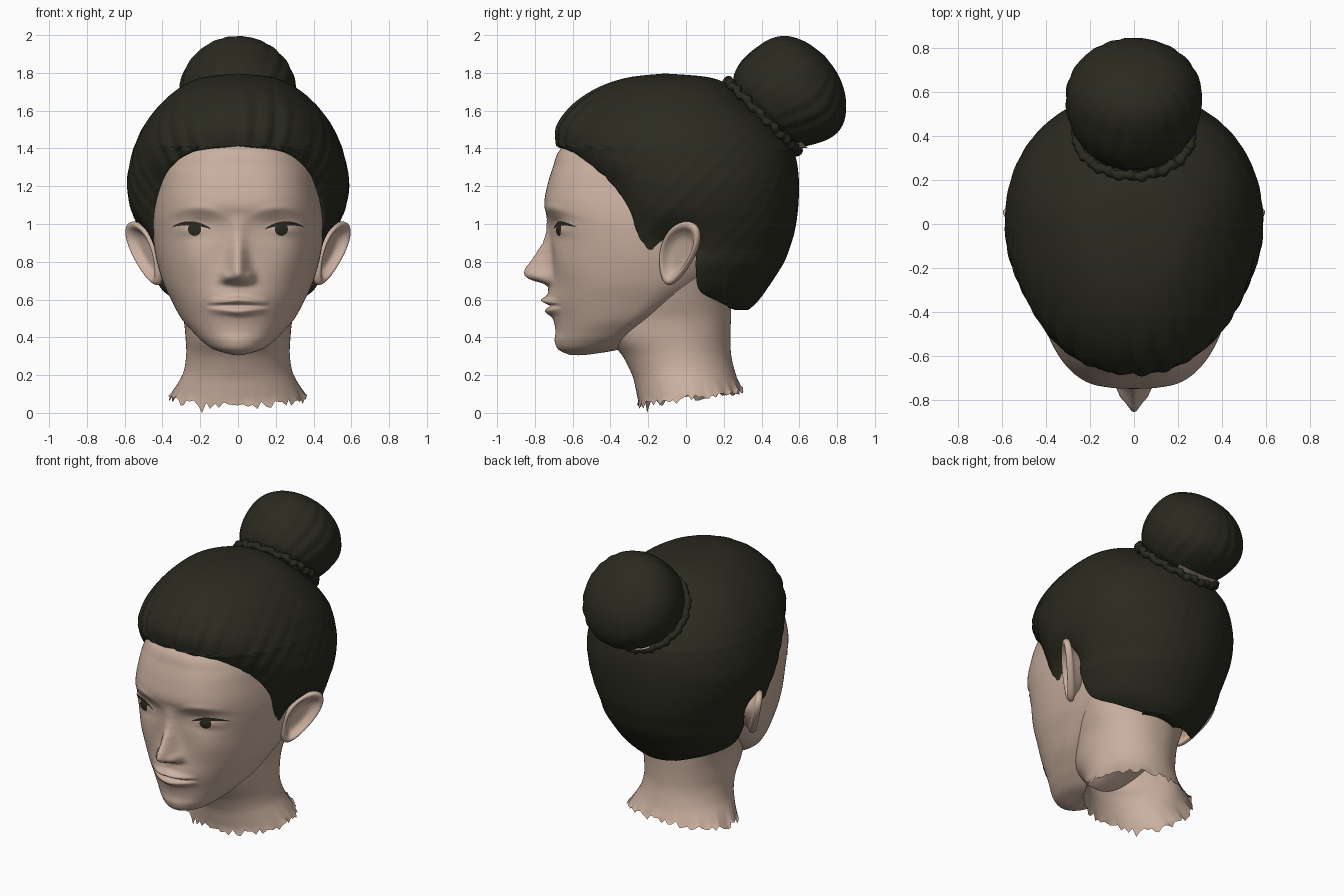
import bpy, bmesh, random
from math import sin, cos, pi, exp, atan2
from mathutils import Vector

random.seed(4)
cube = bpy.data.objects.get("Cube")
if cube:
    bpy.data.objects.remove(cube, do_unlink=True)


def material(name, rgb):
    mat = bpy.data.materials.new(name)
    mat.use_nodes = True
    color = (*rgb, 1)
    mat.diffuse_color = color
    shader = mat.node_tree.nodes["Principled BSDF"]
    shader.inputs["Base Color"].default_value = color
    shader.inputs["Roughness"].default_value = 0.8
    return mat


skin = material("skin", (0.59, 0.435, 0.35))
dark = material("dark_hair", (0.023, 0.023, 0.014))


def loft(name, rings, mat, closed=True):
    """Join rows of points with quads, merging collapsed points."""
    bm = bmesh.new()
    rows = [[bm.verts.new(p) for p in ring] for ring in rings]
    count = len(rows[0])
    for low, high in zip(rows, rows[1:]):
        for i in range(count if closed else count - 1):
            j = (i + 1) % count
            bm.faces.new((low[i], low[j], high[j], high[i]))
    bmesh.ops.remove_doubles(bm, verts=bm.verts, dist=0.00002)
    bmesh.ops.recalc_face_normals(bm, faces=bm.faces)
    mesh = bpy.data.meshes.new(name)
    bm.to_mesh(mesh)
    bm.free()
    mesh.materials.append(mat)
    mesh.shade_smooth()
    obj = bpy.data.objects.new(name, mesh)
    bpy.context.collection.objects.link(obj)


def spline(a, b, c, d, t):
    return b + t / 2 * (c - a + t * (2*a - 5*b + 4*c - d + t * (3*(b - c) + d - a)))


def dense(rows, steps):
    """Smoothly fill in rows between the given ones."""
    out, last = [], len(rows) - 1
    for i in range(last):
        near = rows[max(i - 1, 0)], rows[i], rows[i + 1], rows[min(i + 2, last)]
        for k in range(steps):
            out.append([spline(*column, k / steps) for column in zip(*near)])
    return out + [list(rows[-1])]


def section(row, a):
    """Point on a rounded cross-section; angle zero is the back."""
    z, front, back, mid, width, power = row[:6]
    s, c = sin(a), cos(a)
    r = (abs(s)**power + abs(c)**power) ** (-1 / power)
    return Vector((width * s * r, mid + (back - mid if c > 0 else mid - front) * c * r, z))


def bell(d, size):
    return exp(-(d / size) ** 2)


def circle(count):
    return [2 * pi * i / count for i in range(count)]


# Head: height, front, back, widest depth, half width, squareness
head_rows = dense([
    (.308, -.62, -.52, -.57, .03, 2), (.335, -.675, -.36, -.52, .125, 2),
    (.38, -.695, -.28, -.45, .19, 2), (.43, -.69, -.22, -.38, .24, 2.1),
    (.5, -.695, -.12, -.3, .3, 2.1), (.6, -.71, .05, -.23, .355, 2.2),
    (.7, -.71, .2, -.18, .4, 2.3), (.85, -.71, .35, -.1, .44, 2.5),
    (1, -.725, .4, -.05, .455, 2.7), (1.1, -.75, .4, 0, .45, 2.8),
    (1.2, -.735, .4, 0, .435, 2.8), (1.3, -.705, .4, 0, .42, 2.7),
    (1.4, -.66, .4, 0, .38, 2.5), (1.5, -.5, .3, 0, .3, 2)], 13)

# Nose: height, projection, half width
nose_rows = dense([
    (.63, 0, .05), (.67, .015, .06), (.69, .06, .065), (.715, .13, .058),
    (.75, .147, .054), (.8, .115, .048), (.85, .08, .044), (.9, .045, .042),
    (.96, .022, .042), (1.06, 0, .05)], 6)


def nearest(rows, z):
    return min(rows, key=lambda row: abs(row[0] - z))


def relief(x, z, nose):
    """How far the facial features stand out of the plain head."""
    x = abs(x)
    lip = max(0, 1 - (x / .165)**2)
    out = nose[1] * bell(x, nose[2])
    out += .038 * bell(x - .062, .026) * bell(z - .722, .028)    # nostril wings
    out += .03 * bell(x, .14) * bell(z - .58, .08)               # mouth mound
    out += .03 * lip * bell(z - .598 + .1 * x, .017)             # upper lip
    out += .024 * lip * bell(z - .534 - .1 * x, .019)            # lower lip
    out -= .02 * lip ** .5 * bell(z - .567, .008)                # mouth line
    out -= .03 * bell(x - .2, .1) * bell(z - .98, .06)           # eye socket
    out += .022 * bell(x - .235, .085) * bell(z - .968, .032)    # eyeball
    out += .007 * bell(x - .22, .13) * bell(z - 1.085 + 2 * (x - .22)**2, .022)  # brow ridge
    out += .014 * bell(x - .26, .1) * bell(z - .8, .1)           # cheek
    return out


head_rings = [[Vector((0, -.57, .305))] * 200]
for row in head_rows:
    nose = nearest(nose_rows, row[0])
    ring = [section(row, a) for a in circle(200)]
    for p in ring:
        if p.y < row[3]:
            p.y -= relief(p.x, p.z, nose)
    head_rings.append(ring)
loft("head", head_rings, skin)


def on_face(x, z, lift=.006):
    _, front, _, mid, width, power = nearest(head_rows, z)
    y = mid - (mid - front) * (1 - (abs(x) / width)**power) ** (1 / power)
    return Vector((x, y - relief(x, z, nearest(nose_rows, z)) - lift, z))


# Neck with a ragged, open lower edge
neck_rows = dense([
    (.1, -.25, .3, .04, .36, 2), (.2, -.285, .265, 0, .295, 2),
    (.3, -.335, .24, -.03, .275, 2), (.4, -.41, .235, -.05, .278, 2.1),
    (.5, -.4, .238, -.06, .29, 2.2), (.6, -.36, .24, -.06, .325, 2.2),
    (.75, -.3, .24, -.03, .375, 2.2)], 6)
neck_rings = [[section(row, a) for a in circle(90)] for row in neck_rows]
for p in neck_rings[0]:
    p.z = .085 + .15 * p.y - random.uniform(-.01, .03)
    p.xy *= random.uniform(.99, 1.04)
for i, ring in enumerate(neck_rings[1:5], 1):
    for p, low in zip(ring, neck_rings[0]):
        p.z += (low.z - .1) * (1 - i / 5)
tip = min(neck_rings[0], key=lambda p: (p - Vector((-.2, -.2, p.z))).length)
tip.z = 0
loft("neck", neck_rings, skin)

# Hair: section columns as for the head, then depth of the hairline
hair_rows = dense([
    (.545, -.3, .33, 0, .23, 2.1, .26), (.585, -.35, .375, 0, .32, 2.1, .18),
    (.65, -.4, .425, 0, .405, 2.1, .07), (.78, -.43, .51, 0, .48, 2.1, .05),
    (.84, -.45, .538, 0, .497, 2.1, .03), (.87, -.46, .548, 0, .503, 2.1, -.21),
    (.96, -.455, .575, 0, .53, 2.15, -.26), (1.08, -.47, .593, 0, .57, 2.15, -.3),
    (1.21, -.52, .598, 0, .588, 2.15, -.39), (1.31, -.61, .59, 0, .575, 2.15, -.5),
    (1.38, -.66, .572, 0, .558, 2.15, -.6), (1.42, -.682, .553, 0, .545, 2.15, -.7),
    (1.52, -.68, .473, 0, .498, 2.15, -.8), (1.63, -.6, .355, -.02, .415, 2.15, -.9),
    (1.72, -.47, .248, -.05, .31, 2.1, -.9), (1.775, -.31, .13, -.1, .19, 2, -.9),
    (1.797, -.11, -.11, -.11, 0, 2, -.9)], 8)
tie_center = Vector((0, .405, 1.57))
axis = Vector((0, 1, 1)).normalized()
down = Vector((0, 1, -1)).normalized()


def strands(p):
    """Combed ridges that run towards the bun, and a hollow for the ears."""
    q = p - tie_center
    angle = atan2(q.x, q.dot(down))
    fade = min(1, max(0, q.length - .35) * 2) * min(1, max(0, (p.z - .7) * 2))
    fringe = .006 + .012 * bell(p.y + .68, .25)
    ridge = fringe * fade * (abs(sin(23 * angle)) ** .7 + .4 * sin(37 * angle) - .7)
    hollow = .15 * bell(p.y + .06, .12) * bell(p.z - .88, .11)
    return Vector((p.x * (1 + ridge - hollow), p.y * (1 + ridge), p.z))


hair_rings = []
for row in hair_rows:
    front, back, mid, power, edge = row[1], row[2], row[3], row[5], row[6]
    full = edge <= front
    q = 0 if full else (edge - mid) / (back - mid if edge > mid else mid - front)
    end = pi if full else atan2((1 - abs(q)**power) ** (1 / power), q)
    ring = [strands(section(row, end * (i / 100 - 1))) for i in range(201)]
    tuck = 1 if full else .85
    ends = [Vector((p.x * tuck, p.y + (0 if full else .03), p.z)) for p in (ring[0], ring[-1])]
    hair_rings.append([ends[0]] + ring + [ends[1]])
under = [Vector((p.x * .6, p.y * .65, p.z + .03)) for p in hair_rings[0]]
loft("hair", [under] + hair_rings, dark, closed=False)


# Bun, hair tie and the bare patch below the bun, all around the tilted axis
def around(a, radius, height):
    return tie_center + axis * height + (Vector((1, 0, 0)) * sin(a) + down * cos(a)) * radius


bun_rows = dense([
    (-.12, .2), (0, .225), (.05, .265), (.13, .298), (.22, .307), (.31, .283),
    (.39, .218), (.44, .12), (.46, 0)], 6)
bun_rings = []
for h, r in bun_rows:
    sag = .03 * bell(h - .24, .14)
    bun_rings.append([around(a, r * (1 + .014 * abs(sin(9 * a + 7 * h)) + .006 * sin(23 * a + 14 * h)), h)
                      + down * sag for a in circle(140)])
loft("bun", bun_rings, dark)

tie_rings = []
for a in circle(180) + [0]:
    thick = .022 * (1 + .2 * sin(32 * a))
    tie_rings.append([around(a, .262 + thick * cos(b), .007 * sin(16 * a) + thick * sin(b))
                      for b in circle(10)])
loft("hair_tie", tie_rings, dark)

patch = [[around(a * .04, r, h) for a in range(-14, 15)] for h, r in ((.015, .252), (.035, .272), (.05, .286))]
loft("bare_patch", patch, skin, closed=False)

# Ears and eyes, once for each side
ear_profile = dense([
    (0, -.03), (.45, -.028), (.66, -.012), (.82, .013), (.94, .014),
    (1, -.002), (.97, -.022), (.8, -.035), (.5, -.08)], 4)
for side, label in ((1, "left"), (-1, "right")):
    rings = []
    for scale, lift in ear_profile:
        ring = []
        for a in circle(48):
            y = -.045 + scale * (.092 * sin(a) * (1 + .28 * cos(a)) + .047 * cos(a))
            z = .845 + scale * .168 * cos(a)
            x = .425 + .67 * (y + .15) + .18 * (z - .85)
            ring.append((side * (x + .84 * lift), y - .5 * lift, z))
        rings.append(ring)
    loft(label + "_ear", rings, skin)

    lash = []
    for offset in (1, 0, -1):
        lash.append([])
        for i in range(25):
            t = i / 24
            z = .97 + .012 * t + (.027 + .011 * offset) * sin(pi * t) ** .7
            lash[-1].append(on_face(side * (.14 + .21 * t), z))
    loft(label + "_lashes", lash, dark, closed=False)

    iris = [[on_face(side * (.23 + r * sin(a)), .972 + r * cos(a)) for a in circle(24)]
            for r in (0, .017, .035)]
    loft(label + "_iris", iris, dark)
